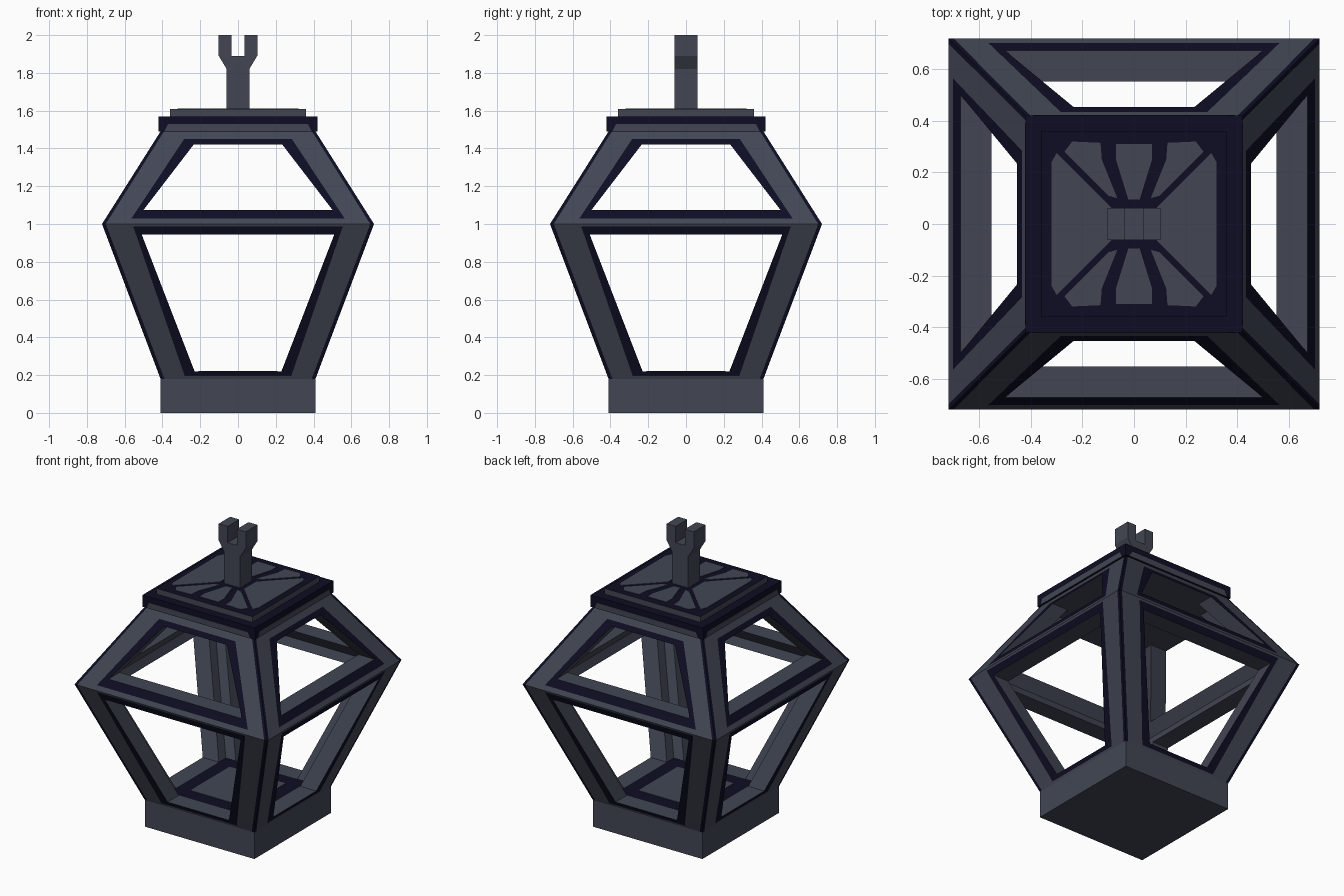
import bpy, bmesh, math
from mathutils import Matrix, Vector

if "Cube" in bpy.data.objects:
    bpy.data.objects.remove(bpy.data.objects["Cube"])


def material(name, rgb):
    m = bpy.data.materials.new(name)
    m.diffuse_color = (*rgb, 1)
    m.use_nodes = True
    m.node_tree.nodes["Principled BSDF"].inputs["Base Color"].default_value = m.diffuse_color
    return m


GREY = material("slate grey", (0.054, 0.062, 0.088))
NAVY = material("dark navy", (0.004, 0.004, 0.017))


def finish(bm, name, mats):
    bmesh.ops.remove_doubles(bm, verts=bm.verts, dist=0.0005)
    bmesh.ops.recalc_face_normals(bm, faces=bm.faces)
    me = bpy.data.meshes.new(name)
    bm.to_mesh(me)
    bm.free()
    for m in mats:
        me.materials.append(m)
    ob = bpy.data.objects.new(name, me)
    bpy.context.collection.objects.link(ob)
    return ob


def extrude(bm, pts, vec):
    f = bm.faces.new([bm.verts.new(p) for p in pts])
    r = bmesh.ops.extrude_face_region(bm, geom=[f], use_keep_orig=True)
    vs = [g for g in r["geom"] if isinstance(g, bmesh.types.BMVert)]
    bmesh.ops.translate(bm, verts=vs, vec=vec)


def slab(name, half, z0, z1, mat, top_mat=None):
    bm = bmesh.new()
    extrude(bm, [(sx * half, sy * half, z0) for sx, sy in
                 ((-1, -1), (1, -1), (1, 1), (-1, 1))], (0, 0, z1 - z0))
    ob = finish(bm, name, [mat, top_mat or mat])
    for p in ob.data.polygons:
        p.material_index = int(p.normal.z > 0.5)
    return ob


def frame(name, low, high, rims, inner):
    """Four hollow sloping panels; low/high = (half width, z) at the ends.
    rims = nested (bottom x, bottom z, top x, top z) outlines on the outside."""
    bm = bmesh.new()
    depth = 0.12

    def wall(z):
        return low[0] + (high[0] - low[0]) * (z - low[1]) / (high[1] - low[1])

    def loop(r, d):
        bx, bz, tx, tz = r
        return [Vector((x, -(wall(z) - d), z)) for x, z in
                ((-bx, bz), (bx, bz), (tx, tz), (-tx, tz))]

    zb, zt = inner
    loops = [loop((*low, *high), 0)] + [loop(r, 0) for r in rims]
    loops.append(loop(rims[-1], depth))
    loops.append(loop((wall(zb) - depth, zb, wall(zt) - depth, zt), depth))
    for k in range(4):
        rot = Matrix.Rotation(k * math.pi / 2, 3, 'Z')
        for i in range(len(loops) - 1):
            a, b = loops[i], loops[i + 1]
            for j in range(4):
                n = (j + 1) % 4
                f = bm.faces.new([bm.verts.new(rot @ p)
                                  for p in (a[j], a[n], b[n], b[j])])
                if f.calc_area() < 1e-6:
                    bm.faces.remove(f)
                    continue
                # dark line along corner ridge and around the opening
                f.material_index = int(i in (0, 2))
    return finish(bm, name, [GREY, NAVY])


# base and floor
slab("base", 0.41, 0, 0.185, GREY)
slab("floor", 0.306, 0.18, 0.22, NAVY)
slab("floor_panel", 0.21, 0.22, 0.223, GREY)

# hollow lantern body, meeting at the widest line
frame("lower_frame", (0.41, 0.18), (0.72, 1.0),
      [(0.39, 0.18, 0.70, 1.0), (0.282, 0.195, 0.555, 0.988),
       (0.23, 0.22, 0.51, 0.945)], (0.22, 1.0))
frame("upper_frame", (0.72, 1.0), (0.41, 1.49),
      [(0.70, 1.0, 0.392, 1.49), (0.565, 1.028, 0.285, 1.45),
       (0.50, 1.075, 0.235, 1.42)], (1.0, 1.42))

# roof plates
slab("ceiling", 0.335, 1.42, 1.50, GREY)
slab("roof_plate", 0.42, 1.49, 1.57, NAVY)
slab("roof_step", 0.36, 1.565, 1.608, GREY, NAVY)

# light panels on the roof plate edge
bm = bmesh.new()
for k in range(4):
    rot = Matrix.Rotation(k * math.pi / 2, 3, 'Z')
    pts = [(-0.39, 1.492), (0.39, 1.492), (0.37, 1.53), (-0.37, 1.53)]
    extrude(bm, [rot @ Vector((x, -0.419, z)) for x, z in pts],
            rot @ Vector((0, -0.003, 0)))
finish(bm, "roof_edge_panels", [GREY])

# fan of light panels on top of the roof
side = [(0.30, -0.275), (0.32, -0.24), (0.32, 0.24), (0.30, 0.275),
        (0.09, 0.065), (0.09, -0.065)]
diagonal = [(0.27, 0.28), (0.24, 0.32), (0.13, 0.315), (0.125, 0.25),
            (0.065, 0.10), (0.10, 0.11)]
centre = [(-0.07, 0.31), (0.07, 0.31), (0.07, 0.25), (0.022, 0.095),
          (-0.022, 0.095), (-0.07, 0.25)]
bm = bmesh.new()
for s in (-1, 1):
    extrude(bm, [(x * s, y, 1.607) for x, y in side], (0, 0, 0.004))
    extrude(bm, [(x, y * s, 1.607) for x, y in centre], (0, 0, 0.004))
    for t in (-1, 1):
        extrude(bm, [(x * s, y * t, 1.607) for x, y in diagonal], (0, 0, 0.004))
finish(bm, "roof_fan_panels", [GREY])

# forked post
half = [(0.06, 1.60), (0.06, 1.82), (0.102, 1.89), (0.102, 2.0),
        (0.035, 2.0), (0.035, 1.89)]
outline = half + [(-x, z) for x, z in reversed(half)]
bm = bmesh.new()
extrude(bm, [(x, -0.062, z) for x, z in outline], (0, 0.124, 0))
finish(bm, "forked_post", [GREY])
